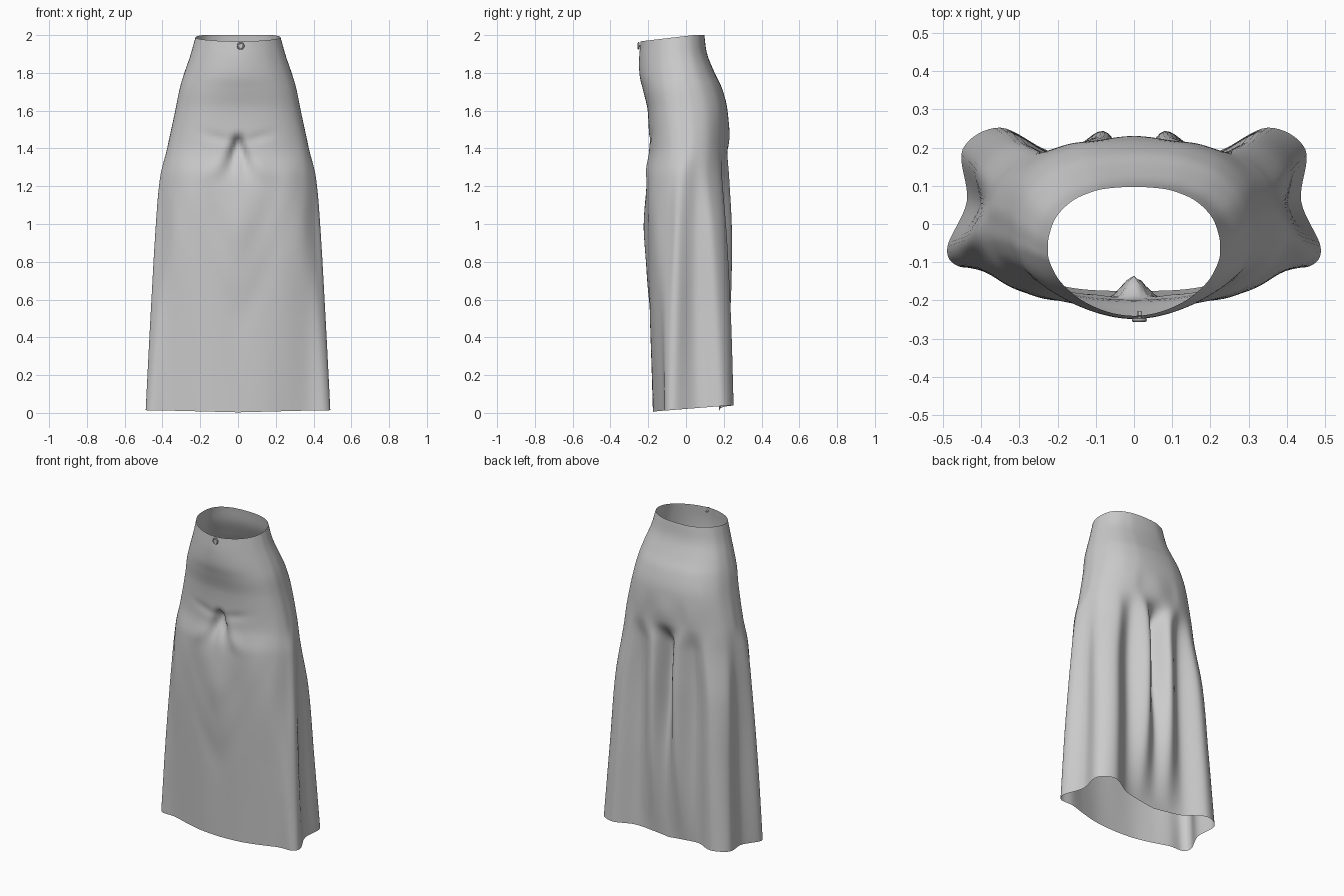
import bpy, bmesh, math
from math import sin, cos, exp, radians
from mathutils import Vector

if "Cube" in bpy.data.objects:
    bpy.data.objects.remove(bpy.data.objects["Cube"])

# Half outlines of the draped part, running front centre -> side -> back centre
FOLDS = {
    0.00: [(0, -.175), (.14, -.17), (.26, -.145), (.37, -.115), (.46, -.11), (.488, -.06),
           (.437, .06), (.448, .195), (.35, .252), (.22, .19), (.10, .177), (0, .175)],
    0.50: [(0, -.192), (.13, -.19), (.25, -.172), (.36, -.135), (.435, -.105), (.463, -.05),
           (.412, .05), (.422, .17), (.33, .238), (.20, .18), (.09, .232), (0, .185)],
    0.95: [(0, -.225), (.13, -.207), (.25, -.19), (.34, -.155), (.405, -.09), (.438, -.04),
           (.40, .05), (.40, .145), (.31, .215), (.19, .17), (.08, .243), (0, .145)],
    1.25: [(0, -.205), (.13, -.208), (.25, -.188), (.34, -.135), (.39, -.075), (.412, -.02),
           (.387, .05), (.36, .12), (.275, .188), (.18, .18), (.08, .228), (0, .135)],
}
# Fitted part: z, half width, front y, back y, y of the widest point, front squareness
FITTED = [(1.40, .375, -.197, .222, 0.0, 2.3), (1.60, .332, -.203, .220, -.01, 2.3),
          (1.72, .308, -.228, .190, -.03, 2.1), (1.80, .285, -.245, .152, -.04, 1.95),
          (1.90, .252, -.248, .112, -.06, 1.85), (2.00, .225, -.240, .097, -.07, 1.85)]
ANGLES = [0, 20, 40, 60, 78, 90, 100, 118, 138, 155, 167, 180]


def hip_outline(hw, front, back, mid, square):
    pts = []
    for deg in ANGLES:
        s, c = sin(radians(deg)), cos(radians(deg))
        p = 2 / (square if c > 0 else 2.4)
        depth = (front - mid) if c > 0 else (back - mid)
        pts.append((hw * max(s, 0) ** p, mid + depth * abs(c) ** p))
    pts[0], pts[-1] = (0, front), (0, back)
    return pts


levels = [(z, pts) for z, pts in FOLDS.items()]
levels += [(f[0], hip_outline(*f[1:])) for f in FITTED]
ZS = [l[0] for l in levels]
LOOPS = []
for z, pts in levels:
    half = [Vector(p) for p in pts]
    LOOPS.append(half + [Vector((-p.x, p.y)) for p in half[-2:0:-1]])


def tangent(loops, i, k):
    a, b = max(i - 1, 0), min(i + 1, len(ZS) - 1)
    return (loops[b][k] - loops[a][k]) / (ZS[b] - ZS[a])


def hermite(p, q, m, n, t):
    return (p * (2 * t**3 - 3 * t**2 + 1) + m * (t**3 - 2 * t**2 + t)
            + q * (3 * t**2 - 2 * t**3) + n * (t**3 - t**2))


def outline_at(z):
    i = max(j for j in range(len(ZS) - 1) if ZS[j] <= z)
    h = ZS[i + 1] - ZS[i]
    return [hermite(LOOPS[i][k], LOOPS[i + 1][k], tangent(LOOPS, i, k) * h,
                    tangent(LOOPS, i + 1, k) * h, (z - ZS[i]) / h)
            for k in range(len(LOOPS[0]))]


def smooth_loop(pts, sub):
    n, out = len(pts), []
    for i in range(n):
        a, b, c, d = (pts[(i + o) % n] for o in (-1, 0, 1, 2))
        out += [hermite(b, c, (c - a) / 2, (d - b) / 2, j / sub) for j in range(sub)]
    return out


def bump(v, centre, width):
    return exp(-((v - centre) / width) ** 2)


def front_creases(x, z):
    """Inward push of the cloth on the front."""
    ax, top = abs(x), 1.43
    fall = bump(z, top, .032 if z > top else .12)
    spread = .024 + .16 * max(top - z, 0)
    push = .062 * fall * bump(ax, .25 * max(top - z, 0), spread)
    push += .007 * bump(z, top + .25 * ax, .025) * bump(ax, .1, .08)
    push -= .008 * bump(z, top - .07 - .5 * ax, .05) * bump(ax, .11, .06)
    # sagging drapes
    for low, amount in ((.82, .005), (.52, .004)):
        sag = low + 2.3 * (math.hypot(ax, .06) - .06)
        push += amount * bump(z, sag, .13) * bump(ax, 0, .24)
    return push


# Skirt: one open lofted surface
ROWS, SUB = 110, 8
bm = bmesh.new()
rings = []
for r in range(ROWS + 1):
    z = 2 * r / ROWS
    ring = []
    for p in smooth_loop(outline_at(z), SUB):
        x, y = p
        if y < -.09 and abs(x) < .35:
            y += front_creases(x, z)
        back = min(max((y + .24) / .28, 0), 1)
        tilt = -.033 * (1 - back) * max(0, (z - 1.6) / .4)
        hem = (.003 + .028 * max(y + .1, 0) / .35 * min(abs(x) / .25, 1)
               + .010 * min(abs(x) / .4, 1)) * max(0, 1 - z / .6)
        ring.append(bm.verts.new((x, y, z + tilt + hem)))
    rings.append(ring)
n = len(rings[0])
for a, b in zip(rings, rings[1:]):
    for k in range(n):
        bm.faces.new((a[k], a[(k + 1) % n], b[(k + 1) % n], b[k]))
for f in bm.faces:
    f.smooth = True
mesh = bpy.data.meshes.new("skirt")
bm.to_mesh(mesh)
bm.free()
skirt = bpy.data.objects.new("skirt", mesh)
bpy.context.collection.objects.link(skirt)


# Waist button: rim, disc and shank
def smooth(name):
    bpy.context.object.name = name
    bpy.ops.object.shade_smooth_by_angle()


FACE_FRONT = (radians(90), 0, 0)
bpy.ops.mesh.primitive_torus_add(location=(.014, -.251, 1.943), rotation=FACE_FRONT,
                                 major_radius=.015, minor_radius=.005,
                                 major_segments=24, minor_segments=8)
smooth("button_rim")
bpy.ops.mesh.primitive_cylinder_add(vertices=24, radius=.015, depth=.006,
                                    location=(.014, -.250, 1.943), rotation=FACE_FRONT)
smooth("button_disc")
bpy.ops.mesh.primitive_cylinder_add(vertices=12, radius=.005, depth=.025,
                                    location=(.014, -.24, 1.943), rotation=FACE_FRONT)
smooth("button_shank")
